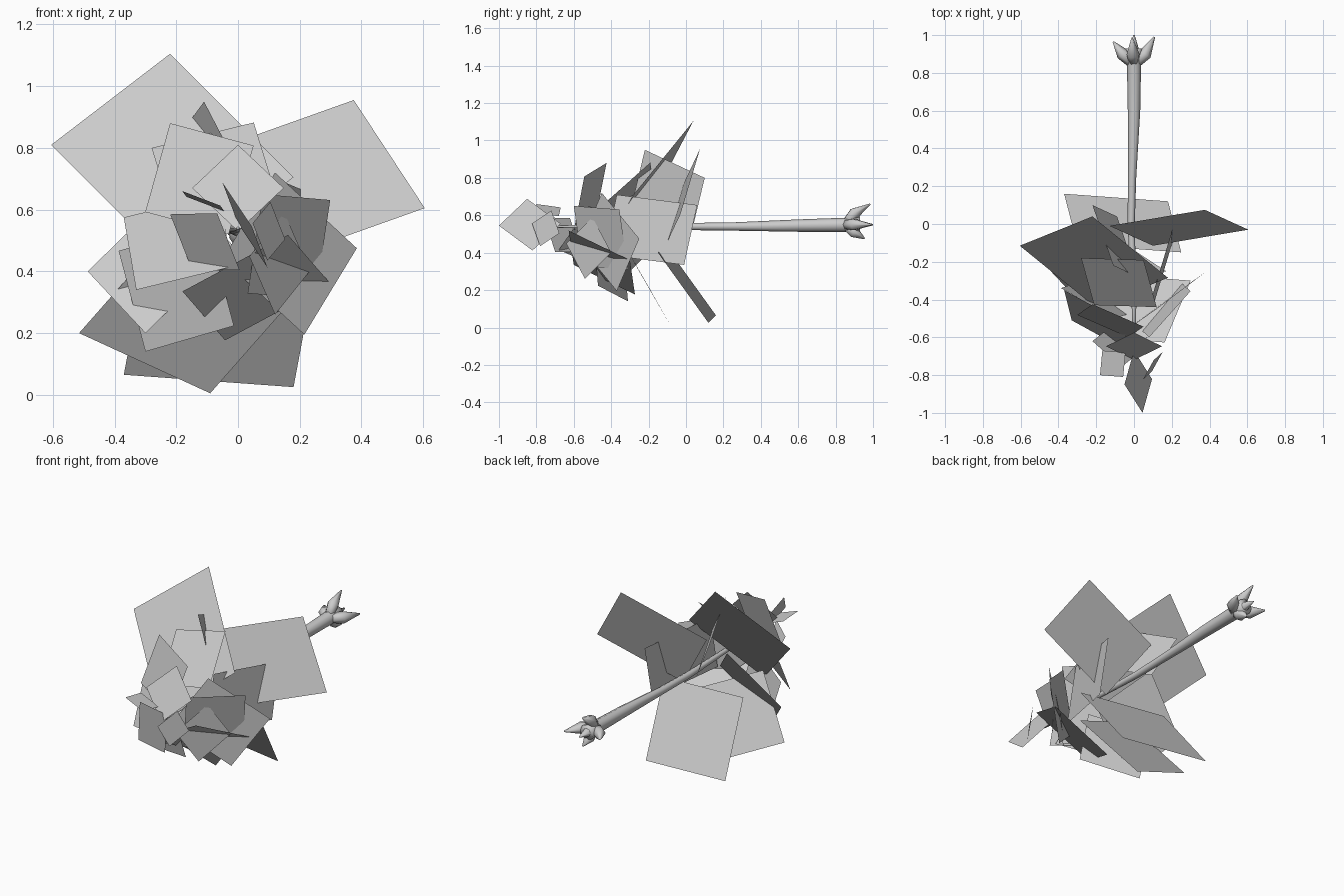
import bpy, bmesh, math
from mathutils import Vector as V

if "Cube" in bpy.data.objects:
    bpy.data.objects.remove(bpy.data.objects["Cube"])


def finish(bm, name, smooth=False):
    bmesh.ops.recalc_face_normals(bm, faces=bm.faces)
    me = bpy.data.meshes.new(name)
    bm.to_mesh(me)
    bm.free()
    if smooth:
        me.polygons.foreach_set("use_smooth", [True] * len(me.polygons))
    ob = bpy.data.objects.new(name, me)
    bpy.context.collection.objects.link(ob)
    return ob


def tube(name, path, sides=8):
    """Tapered limb through (x, y, z, radius) points."""
    bm = bmesh.new()
    rings = []
    for i, p in enumerate(path):
        a, b = V(path[max(i - 1, 0)][:3]), V(path[min(i + 1, len(path) - 1)][:3])
        q = (b - a).to_track_quat('Z', 'Y')
        rings.append([bm.verts.new(V(p[:3]) + q @ V((p[3] * math.cos(t), p[3] * math.sin(t), 0)))
                      for t in (2 * math.pi * k / sides for k in range(sides))])
    for r, s in zip(rings, rings[1:]):
        for k in range(sides):
            bm.faces.new((r[k], r[(k + 1) % sides], s[(k + 1) % sides], s[k]))
    bm.faces.new(rings[0])
    bm.faces.new(rings[-1])
    return finish(bm, name, True)


def card(corners):
    bm = bmesh.new()
    bm.faces.new([bm.verts.new(c) for c in corners])
    return finish(bm, "foliage_card")


# trunk lying along y, roots at the back
tube("trunk", [(0, .93, .55, .045), (0, .88, .55, .038), (0, .6, .545, .033),
               (-.01, .25, .54, .022), (-.015, 0, .54, .019), (0, -.4, .54, .013),
               (0, -.75, .54, .005)])

# flared roots
for x, y, z in [(.108, .99, .55), (-.11, .965, .55), (-.01, .985, .66), (.01, .955, .475),
                (0, 1.0, .55)]:
    mx, mz = x * .55, .55 + (z - .55) * .55
    tube("root", [(x * .1, .85, .55, .025), (mx, .9, mz, .034), (x, y, z, .004)], 6)

# large foliage cards: three corners, the fourth completes the parallelogram
large = [
    ((-.605, -.115, .81), (-.22, .04, 1.105), (.18, -.285, .705)),
    ((.605, -.03, .605), (.375, .075, .955), (-.13, -.01, .775)),
    ((-.515, -.19, .2), (-.09, -.08, .005), (.17, -.25, .3)),
    ((-.37, .16, .065), (.18, .12, .025), (.25, -.15, .4)),
    ((.215, -.37, .195), (.385, -.25, .475), (.12, -.45, .72)),
    ((-.3, -.4, .2), (-.487, -.2, .4), (-.2, -.1, .68)),
    ((-.33, -.51, .34), (-.37, -.35, .575), (-.06, -.52, .65)),
    ((.1, -.37, .71), (.23, .06, .655), (.23, -.01, .335)),
    ((-.22, .1, .8), (-.11, -.22, .95), (.02, -.28, .7)),
]
for a, b, c in large:
    a, b, c = V(a), V(b), V(c)
    card([a, b, c, a + c - b])

# smaller square cards: two opposite corners, facing outward and forward
small = [
    ((-.28, -.18, .8), (.12, -.44, .66)),
    ((-.3, -.31, .14), (-.1, -.5, .55)),
    ((-.18, -.6, .335), (.3, -.3, .36)),
    ((.12, -.54, .26), (.15, -.5, .59)),
    ((.105, -.72, .625), (.095, -.78, .435)),
    ((.045, -1, .545), (.0, -.67, .555)),
    ((-.18, -.8, .66), (-.045, -.68, .595)),
    ((-.22, -.62, .585), (.005, -.7, .405)),
    ((-.22, -.425, .88), (-.03, -.6, .52)),
    ((0, -.575, .81), (0, -.72, .53)),
    ((.08, -.6, .65), (.25, -.31, .31)),
]
for a, b in small:
    a, b = V(a), V(b)
    m, d = (a + b) / 2, b - a
    out = V((m.x, 0, m.z - .54)).normalized() + V((0, -.75, 0))
    w = out.cross(d).normalized() * d.length * .47
    card([a, m + w, b, m - w])
